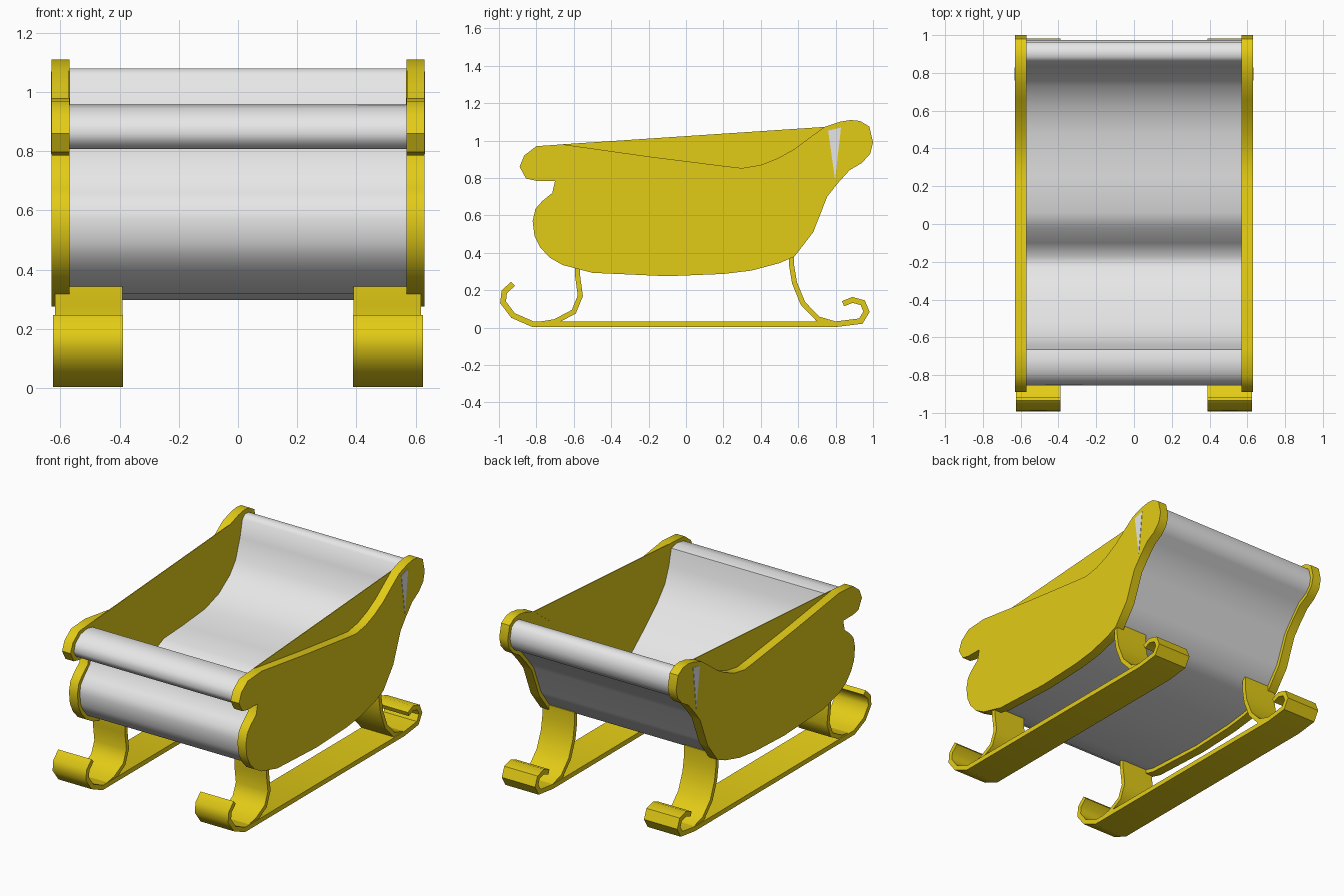
import bpy, bmesh, math
from mathutils import Vector


def material(name, rgb):
    m = bpy.data.materials.new(name)
    m.diffuse_color = (*rgb, 1)
    return m


YELLOW = material("yellow", (0.765, 0.60, 0.008))
GREY = material("light_grey", (0.80, 0.80, 0.80))


def extrude(name, profile, spans, mat, angle=40):
    """Closed (y, z) profile extruded along x over each span."""
    bm = bmesh.new()
    for x0, x1 in spans:
        a = [bm.verts.new((x0, y, z)) for y, z in profile]
        b = [bm.verts.new((x1, y, z)) for y, z in profile]
        bm.faces.new(a)
        bm.faces.new(b[::-1])
        for i in range(len(a)):
            j = (i + 1) % len(a)
            bm.faces.new((a[j], a[i], b[i], b[j]))
    bmesh.ops.recalc_face_normals(bm, faces=bm.faces)
    me = bpy.data.meshes.new(name)
    bm.to_mesh(me)
    bm.free()
    me.materials.append(mat)
    ob = bpy.data.objects.new(name, me)
    bpy.context.collection.objects.link(ob)
    bpy.ops.object.select_all(action='DESELECT')
    ob.select_set(True)
    bpy.context.view_layer.objects.active = ob
    bpy.ops.object.shade_smooth_by_angle(angle=math.radians(angle))
    return ob


def ribbon(path, t):
    """Outline of a path thickened by t, with mitred corners."""
    p = [Vector(q) for q in path]
    left, right = [], []
    for i, q in enumerate(p):
        d1 = (q - p[max(i - 1, 0)]).normalized() if i else (p[1] - q).normalized()
        d2 = (p[i + 1] - q).normalized() if i < len(p) - 1 else d1
        d = (d1 + d2).normalized()
        n = Vector((-d.y, d.x)) * (t / 2 / max(d.dot(d1), 0.6))
        left.append(tuple(q + n))
        right.append(tuple(q - n))
    return left + right[::-1]


def both(x0, x1):
    return [(x0, x1), (-x1, -x0)]


# side panels: scrolled outline with a dip in the top edge
dip = [(0.74, 1.073), (0.66, 1.015), (0.58, 0.955), (0.49, 0.905), (0.40, 0.87),
       (0.30, 0.853), (0.22, 0.862), (-0.2, 0.915), (-0.66, 0.98)]
panel = dip + [
    (-0.70, 0.977), (-0.80, 0.97), (-0.865, 0.92), (-0.89, 0.86), (-0.855, 0.797),
    (-0.80, 0.785), (-0.70, 0.785), (-0.715, 0.72), (-0.77, 0.675), (-0.805, 0.635),
    (-0.82, 0.57), (-0.81, 0.49), (-0.78, 0.43), (-0.73, 0.375), (-0.66, 0.335),
    (-0.50, 0.293), (-0.10, 0.275), (0.20, 0.287), (0.35, 0.305), (0.50, 0.345),
    (0.58, 0.38), (0.68, 0.51), (0.755, 0.70), (0.81, 0.77), (0.875, 0.842),
    (0.94, 0.88), (0.985, 0.93), (1.0, 0.99), (0.98, 1.075), (0.93, 1.105),
    (0.88, 1.11), (0.82, 1.10)]
extrude("side_panels", panel, both(0.57, 0.63), YELLOW)

# thin inner lining that closes the dip
extrude("inner_lining", dip, both(0.568, 0.573), YELLOW)

# grey wedge inlay on each panel
extrude("panel_inlays", [(0.76, 1.053), (0.829, 1.07), (0.797, 0.79)],
        both(0.628, 0.632), GREY)

# body: floor, bench, backrest and rolled front and back edges
body = [
    (-0.665, 0.945), (-0.72, 0.957), (-0.79, 0.945), (-0.84, 0.905), (-0.855, 0.86),
    (-0.835, 0.82), (-0.79, 0.807), (-0.68, 0.807), (-0.69, 0.72), (-0.75, 0.66),
    (-0.785, 0.62), (-0.795, 0.57), (-0.785, 0.49), (-0.76, 0.445), (-0.715, 0.395),
    (-0.65, 0.358), (-0.50, 0.318), (-0.10, 0.298), (0.20, 0.31), (0.35, 0.328),
    (0.49, 0.366), (0.565, 0.40), (0.66, 0.525), (0.735, 0.71), (0.80, 0.79),
    (0.865, 0.865), (0.93, 0.90), (0.965, 0.94), (0.975, 0.99), (0.96, 1.055),
    (0.925, 1.078), (0.885, 1.08), (0.86, 1.06), (0.835, 0.95), (0.79, 0.82),
    (0.73, 0.745), (0.62, 0.67), (0.48, 0.625), (0.25, 0.605), (0.06, 0.595),
    (-0.02, 0.56), (-0.10, 0.46), (-0.17, 0.40), (-0.23, 0.40), (-0.39, 0.53),
    (-0.52, 0.645), (-0.60, 0.74), (-0.64, 0.84)]
extrude("body", body, [(-0.571, 0.571)], GREY, 50)

# runners with curled ends
runner = [(-0.925, 0.235), (-0.972, 0.19), (-0.978, 0.135), (-0.925, 0.065),
          (-0.82, 0.019), (0.80, 0.018), (0.935, 0.035), (0.965, 0.085),
          (0.945, 0.133), (0.89, 0.148), (0.84, 0.128)]
extrude("runners", ribbon(runner, 0.03), both(0.388, 0.625), YELLOW, 50)

# curved legs
front_leg = [(-0.582, 0.345), (-0.58, 0.28), (-0.565, 0.17), (-0.60, 0.085),
             (-0.70, 0.032), (-0.78, 0.019)]
back_leg = [(0.565, 0.41), (0.565, 0.33), (0.58, 0.24), (0.625, 0.13),
            (0.705, 0.047), (0.80, 0.019)]
extrude("front_legs", ribbon(front_leg, 0.027), both(0.39, 0.618), YELLOW, 50)
extrude("back_legs", ribbon(back_leg, 0.027), both(0.39, 0.618), YELLOW, 50)
